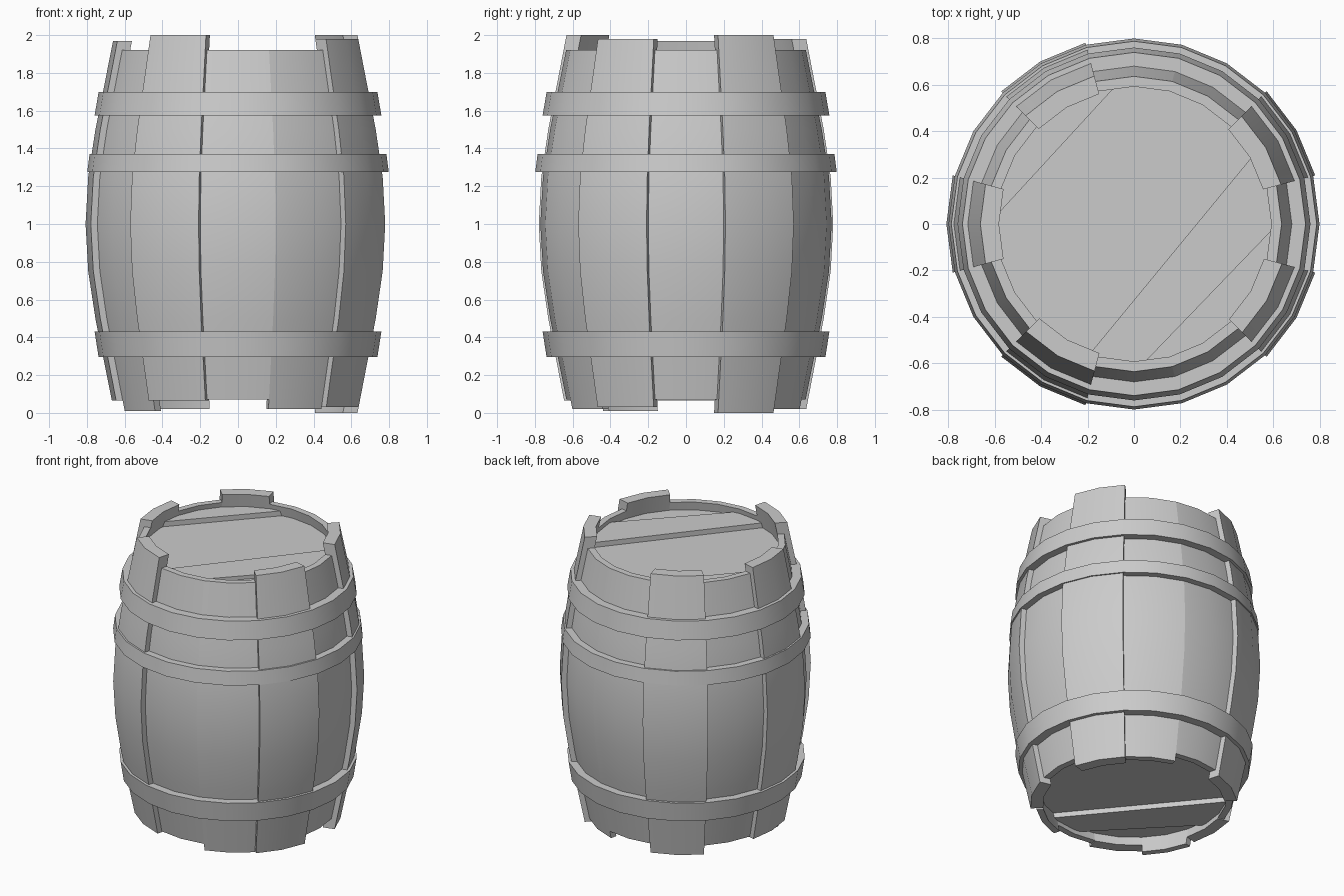
import bpy, bmesh, math
from mathutils import Vector

cube = bpy.data.objects.get("Cube")
if cube:
    bpy.data.objects.remove(cube, do_unlink=True)

# Single grey material
GREY = (0.6, 0.6, 0.6, 1)
grey = bpy.data.materials.new("plain_grey")
grey.use_nodes = True
grey.diffuse_color = GREY
grey.node_tree.nodes["Principled BSDF"].inputs["Base Color"].default_value = GREY

# Bulging barrel profile: (height, outer radius)
PROFILE = [(0, .655), (.3, .715), (.5, .755), (.75, .793), (1, .807),
           (1.25, .793), (1.5, .755), (1.7, .715), (2, .655)]


def radius(z):
    for (z0, r0), (z1, r1) in zip(PROFILE, PROFILE[1:]):
        if z <= z1:
            return r0 + (r1 - r0) * (z - z0) / (z1 - z0)
    return PROFILE[-1][1]


def finish(name, bm):
    bmesh.ops.recalc_face_normals(bm, faces=bm.faces)
    mesh = bpy.data.meshes.new(name)
    bm.to_mesh(mesh)
    bm.free()
    mesh.materials.append(grey)
    ob = bpy.data.objects.new(name, mesh)
    bpy.context.collection.objects.link(ob)
    bpy.ops.object.select_all(action='DESELECT')
    ob.select_set(True)
    bpy.context.view_layer.objects.active = ob
    bpy.ops.object.shade_smooth_by_angle(angle=math.radians(30))
    return ob


def sweep(name, section, start, end):
    """Turn a closed (radius, z) section about z in 15 degree steps."""
    bm = bmesh.new()
    full = end - start == 360
    rings = []
    for a in range(start, end if full else end + 1, 15):
        c, s = math.cos(math.radians(a)), math.sin(math.radians(a))
        rings.append([bm.verts.new((r * c, r * s, z)) for r, z in section])
    pairs = list(zip(rings, rings[1:] + rings[:1]))
    for a, b in pairs if full else pairs[:-1]:
        for i in range(len(section)):
            j = (i + 1) % len(section)
            bm.faces.new((a[i], b[i], b[j], a[j]))
    if not full:
        # Side walls as strips between outer and inner edges
        n = len(section)
        for ring in (rings[0], rings[-1]):
            for i in range(n // 2 - 1):
                bm.faces.new((ring[i], ring[i + 1], ring[n - 2 - i], ring[n - 1 - i]))
    return finish(name, bm)


def stave(name, centre, bottom, top, inset):
    heights = [bottom] + [z for z, _ in PROFILE if bottom < z < top] + [top]
    outer = [(radius(z) - inset, z) for z in heights]
    inner = [(radius(z) - .08, z) for z in reversed(heights)]
    sweep(name, outer + inner, centre - 15, centre + 15)


# Raised staves: centre angle, bottom, top
for centre, bottom, top in [(30, 0, 2), (120, .02, 1.98), (180, .065, 1.97),
                            (240, .065, 2), (330, .03, 1.98)]:
    stave(f"raised_stave_{centre}", centre, bottom, top, 0)

# Recessed staves: centre angle, bottom
for centre, bottom in [(0, .07), (60, .02), (90, .07), (150, .07),
                       (210, .01), (270, .07), (300, .02)]:
    stave(f"recessed_stave_{centre}", centre, bottom, 1.92, .036)

# Hoops: bottom height, bottom radius, top height, top radius
for name, z0, r0, z1, r1 in [("lower_hoop", .295, .738, .43, .759),
                             ("middle_hoop", 1.275, .798, 1.37, .786),
                             ("upper_hoop", 1.575, .759, 1.7, .738)]:
    sweep(name, [(r0, z0), (r1, z1), (r1 - .07, z1), (r0 - .07, z0)], 0, 360)

# Plank seams across each end: start point, end point
SEAMS = [((-.56, .07), (-.1, .57)), ((-.2, -.57), (.5, .28)), ((.07, -.57), (.59, -.03))]
TOPS = [1.885, 1.85, 1.885, 1.86]


def lid_plank(name, index, flip):
    bm = bmesh.new()
    bmesh.ops.create_cone(bm, cap_ends=True, segments=24, radius1=.61,
                          radius2=.605, depth=.06)
    bmesh.ops.translate(bm, verts=bm.verts, vec=(0, 0, TOPS[index] - .03))
    # Keep the strip between neighbouring seams
    for k, side in ((index - 1, 1), (index, -1)):
        if 0 <= k < len(SEAMS):
            p, q = (Vector((*v, 0)) for v in SEAMS[k])
            normal = Vector((q.y - p.y, p.x - q.x, 0)) * side
            cut = bmesh.ops.bisect_plane(bm, geom=bm.verts[:] + bm.edges[:] + bm.faces[:],
                                         plane_co=p, plane_no=normal, clear_inner=True)
            edges = [e for e in cut["geom_cut"] if isinstance(e, bmesh.types.BMEdge)]
            bmesh.ops.holes_fill(bm, edges=edges)
    if flip:
        for v in bm.verts:
            v.co.x, v.co.z = -v.co.x, 1.99 - v.co.z
    finish(name, bm)


# Top and bottom ends
for i in range(len(TOPS)):
    lid_plank(f"top_plank_{i + 1}", i, False)
    lid_plank(f"bottom_plank_{i + 1}", i, True)
